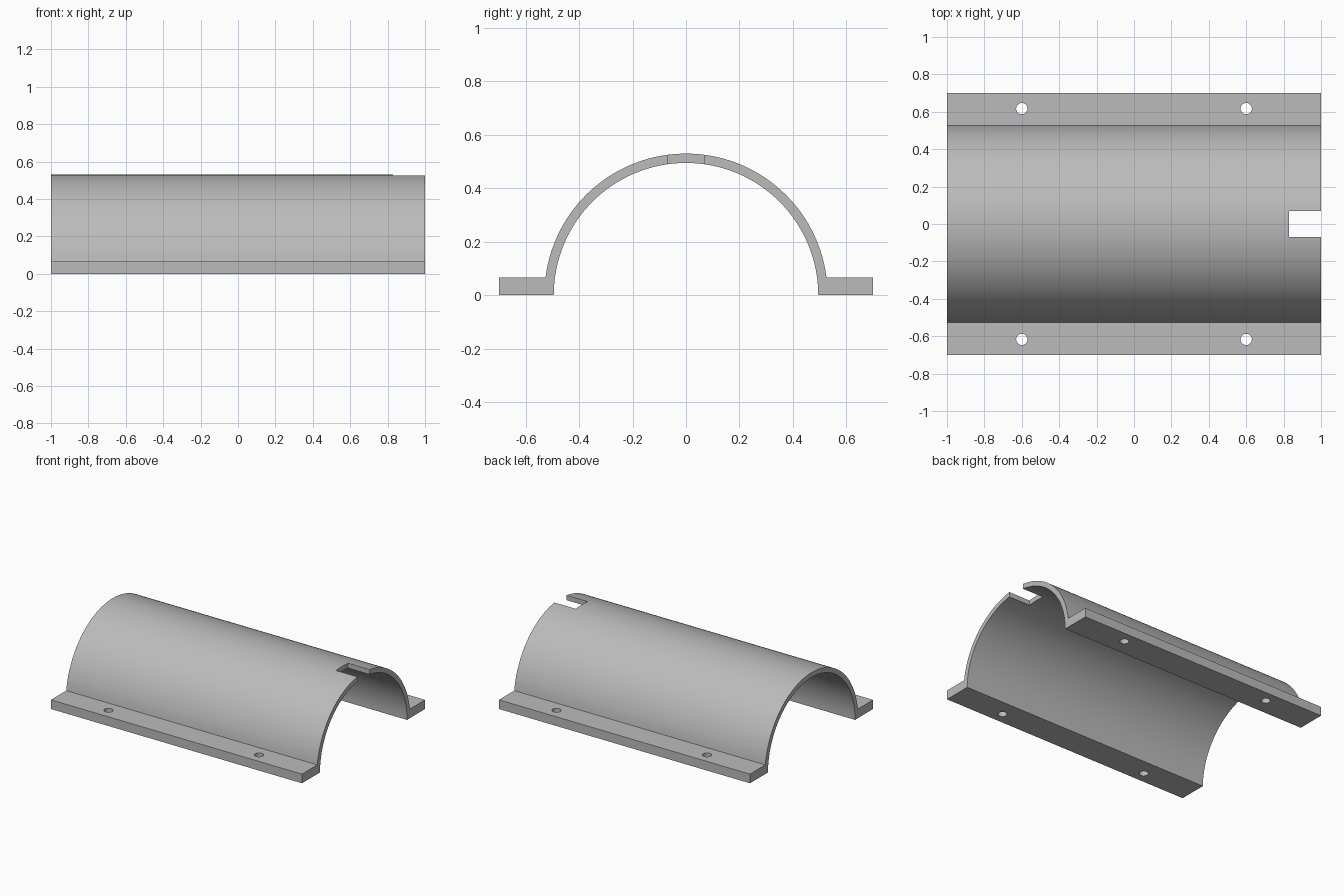
import bpy, bmesh
from math import asin, sin, cos, pi, radians

if "Cube" in bpy.data.objects:
    bpy.data.objects.remove(bpy.data.objects["Cube"])

LENGTH, R_OUT, R_IN = 2.0, 0.53, 0.495
FLANGE_Y, FLANGE_Z = 0.70, 0.066
HOLE_X, HOLE_Y, HOLE_R = 0.6, 0.617, 0.03
STEPS = 64

# Material
grey = bpy.data.materials.new("light_grey")
grey.use_nodes = True
colour = (0.5, 0.5, 0.5, 1)
grey.diffuse_color = colour
grey.node_tree.nodes["Principled BSDF"].inputs["Base Color"].default_value = colour


def arc(radius, start, end):
    angles = [start + (end - start) * i / STEPS for i in range(STEPS + 1)]
    return [(radius * cos(a), radius * sin(a)) for a in angles]


# Half-pipe cross-section with a flat flange on each side
a0 = asin(FLANGE_Z / R_OUT)
profile = [(FLANGE_Y, 0), (FLANGE_Y, FLANGE_Z)]
profile += arc(R_OUT, a0, pi - a0)
profile += [(-FLANGE_Y, FLANGE_Z), (-FLANGE_Y, 0)]
profile += arc(R_IN, pi, 0)

bm = bmesh.new()
face = bm.faces.new([bm.verts.new((-LENGTH / 2, y, z)) for y, z in profile])
ext = bmesh.ops.extrude_face_region(bm, geom=[face], use_keep_orig=True)
moved = [v for v in ext["geom"] if isinstance(v, bmesh.types.BMVert)]
bmesh.ops.translate(bm, vec=(LENGTH, 0, 0), verts=moved)
bmesh.ops.recalc_face_normals(bm, faces=bm.faces)
mesh = bpy.data.meshes.new("half_pipe_cover")
bm.to_mesh(mesh)
bm.free()
cover = bpy.data.objects.new("half_pipe_cover", mesh)
bpy.context.collection.objects.link(cover)
mesh.materials.append(grey)

# Cutters: four bolt holes and the notch in the crown at the +x end
cutters = []
for x in (-HOLE_X, HOLE_X):
    for y in (-HOLE_Y, HOLE_Y):
        bpy.ops.mesh.primitive_cylinder_add(vertices=32, radius=HOLE_R, depth=0.3, location=(x, y, 0.03))
        cutters.append(bpy.context.object)
bpy.ops.mesh.primitive_cube_add(size=1, location=(0.98, 0, 0.5))
notch = bpy.context.object
notch.scale = (0.30, 0.137, 0.4)
cutters.append(notch)

for cutter in cutters:
    cutter.name = "cutter"
    cutter.hide_render = True
    cutter.data.materials.append(grey)
    mod = cover.modifiers.new("cut", 'BOOLEAN')
    mod.operation = 'DIFFERENCE'
    mod.solver = 'EXACT'
    mod.object = cutter

# Apply the cuts, drop the cutters and smooth the curved faces
bpy.ops.object.select_all(action='DESELECT')
cover.select_set(True)
bpy.context.view_layer.objects.active = cover
for mod in list(cover.modifiers):
    bpy.ops.object.modifier_apply(modifier=mod.name)
for cutter in cutters:
    bpy.data.objects.remove(cutter)
bpy.ops.object.shade_smooth_by_angle(angle=radians(30))
